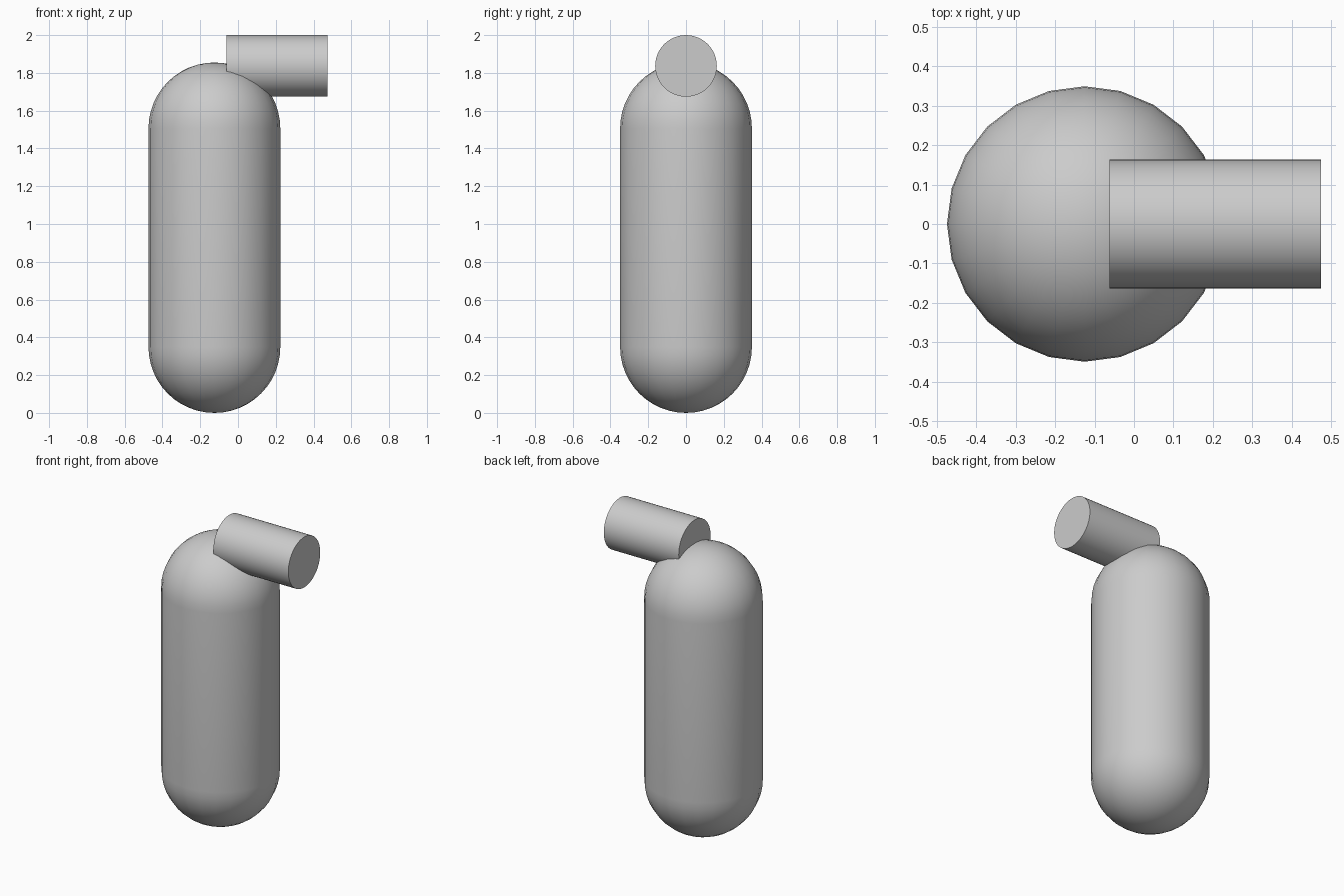
import bpy
import bmesh
from math import sin, cos, pi, radians
from mathutils import Matrix

cube = bpy.data.objects.get("Cube")
if cube:
    bpy.data.objects.remove(cube, do_unlink=True)

# Material
grey = bpy.data.materials.new("plain_grey")
grey.use_nodes = True
colour = (0.6, 0.6, 0.6, 1)
grey.diffuse_color = colour
grey.node_tree.nodes["Principled BSDF"].inputs["Base Color"].default_value = colour


def finish(name, bm, location):
    """Turn a bmesh into a smooth-shaded grey object."""
    bmesh.ops.recalc_face_normals(bm, faces=bm.faces)
    mesh = bpy.data.meshes.new(name)
    bm.to_mesh(mesh)
    bm.free()
    mesh.materials.append(grey)
    obj = bpy.data.objects.new(name, mesh)
    obj.location = location
    bpy.context.collection.objects.link(obj)
    bpy.ops.object.select_all(action="DESELECT")
    obj.select_set(True)
    bpy.context.view_layer.objects.active = obj
    bpy.ops.object.shade_smooth_by_angle(angle=radians(40))
    return obj


# Capsule body: a half profile spun around the vertical axis
radius, height, sides, rings = 0.349, 1.855, 24, 12
bm = bmesh.new()
profile = []
for centre, start in ((radius, -pi / 2), (height - radius, 0)):
    for i in range(rings + 1):
        a = start + i / rings * pi / 2
        profile.append(bm.verts.new((radius * cos(a), 0, centre + radius * sin(a))))
edges = [bm.edges.new(pair) for pair in zip(profile, profile[1:])]
bmesh.ops.spin(bm, geom=profile + edges, cent=(0, 0, 0), axis=(0, 0, 1),
               angle=2 * pi, steps=sides)
bmesh.ops.remove_doubles(bm, verts=bm.verts, dist=0.0005)
finish("capsule_body", bm, (-0.125, 0, 0))

# Horizontal cylinder sticking out of the top towards +x
bm = bmesh.new()
bmesh.ops.create_cone(bm, cap_ends=True, segments=48, radius1=0.163, radius2=0.163,
                      depth=0.536, matrix=Matrix.Rotation(pi / 2, 4, "Y"))
finish("side_cylinder", bm, (0.206, 0, 1.837))
